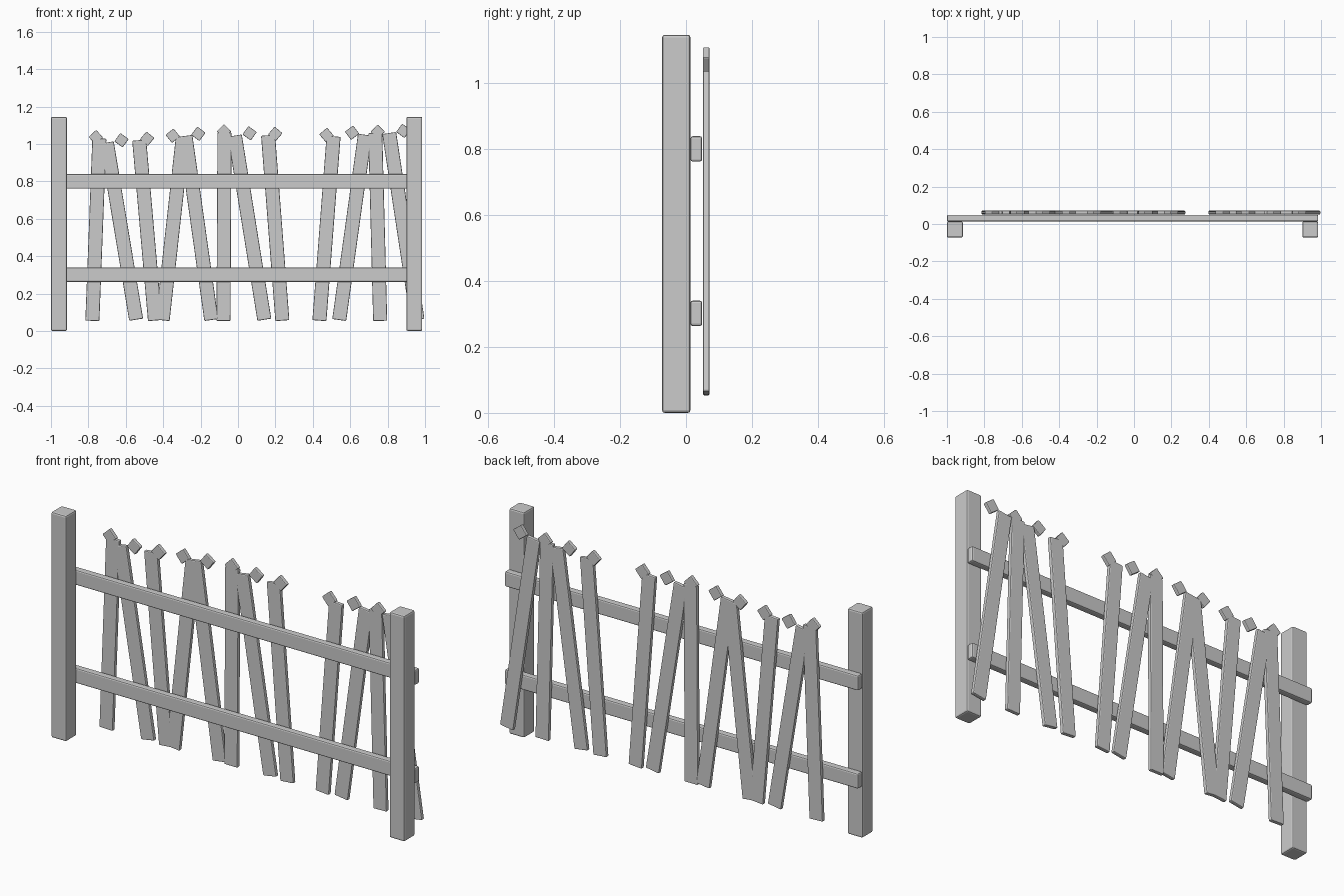
import bpy
from math import radians

if "Cube" in bpy.data.objects:
    bpy.data.objects.remove(bpy.data.objects["Cube"])


def box(name, lo, hi, tilt=0.0, bevel=0.006, segments=2):
    """Bevelled box between two corners, tilted about its own centre in the fence plane."""
    centre = [(a + b) / 2 for a, b in zip(lo, hi)]
    bpy.ops.mesh.primitive_cube_add(size=1, location=centre)
    ob = bpy.context.object
    ob.name = name
    ob.scale = [b - a for a, b in zip(lo, hi)]
    bpy.ops.object.transform_apply(location=False, rotation=False, scale=True)
    ob.rotation_euler.y = radians(tilt)
    mod = ob.modifiers.new("soft_edges", 'BEVEL')
    mod.width = bevel
    mod.segments = segments
    return ob


# End posts
for side, x in (("left", -1.0), ("right", 0.9)):
    box(f"{side}_post", (x, -0.0725, 0), (x + 0.085, 0.0135, 1.145), bevel=0.008)

# Horizontal rails
for level, z in (("lower", 0.263), ("upper", 0.761)):
    box(f"{level}_rail", (-1.0, 0.0135, z), (0.985, 0.049, z + 0.077), bevel=0.007)

# Leaning pickets: slot index, lean in degrees, tip height (slot 8 is missing)
pickets = [
    (0, 2.2, 1.036), (1, -9.4, 1.020), (2, -5.0, 1.028), (3, 6.3, 1.044),
    (4, -8.0, 1.054), (5, 0.3, 1.067), (6, -9.1, 1.057), (7, -4.4, 1.054),
    (9, 4.4, 1.048), (10, 7.9, 1.060), (11, -1.5, 1.065), (12, -8.6, 1.070),
]
W, T = 0.0375, 0.0275     # half widths of picket and tip
Y0, Y1 = 0.051, 0.0715
for slot, lean, top in pickets:
    x = -0.76 + 0.137 * slot
    box(f"picket_{slot}", (x - W, Y0, 0.054), (x + W, Y1, top - 0.006), lean, 0.005)
    # Diamond tip, sitting straight above the picket centre
    box(f"picket_tip_{slot}", (x - T, Y0, top - T), (x + T, Y1, top + T), lean + 45, 0.004)
